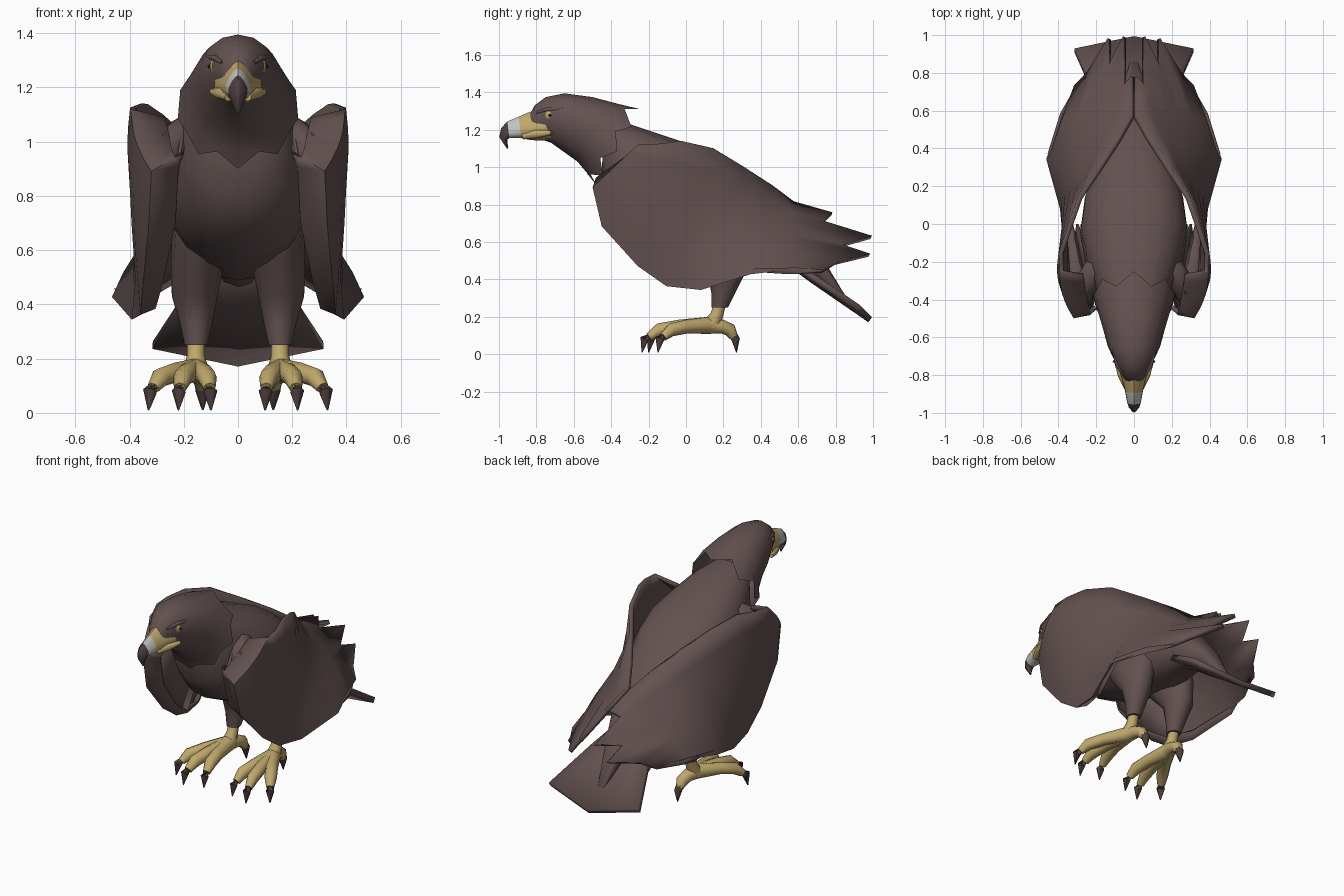
import bpy, bmesh
from math import sin, cos, pi, radians, copysign
from mathutils import Vector as V

cube = bpy.data.objects.get("Cube")
if cube:
    bpy.data.objects.remove(cube, do_unlink=True)


def material(name, rgb):
    m = bpy.data.materials.new(name)
    m.use_nodes = True
    m.diffuse_color = (*rgb, 1)
    m.node_tree.nodes["Principled BSDF"].inputs["Base Color"].default_value = (*rgb, 1)
    return m


BROWN = material("feather brown", (.124, .084, .082))
YELLOW = material("skin yellow", (.52, .39, .15))
GREY = material("beak grey", (.55, .55, .55))
DARK = material("claw dark brown", (.08, .05, .05))
GOLD = material("eye gold", (.52, .38, .1))
BLACK = material("pupil black", (.01, .01, .01))


def build(name, rows, mats, closed=True, caps=True, mirror=False, thick=0, angle=50):
    """Skin a list of point rows; mats gives one material per band between rows."""
    bm = bmesh.new()
    grid = [[bm.verts.new(p) for p in row] for row in rows]
    used = list(dict.fromkeys(mats))
    n = len(rows[0])
    for i in range(len(rows) - 1):
        for j in range(n if closed else n - 1):
            k = (j + 1) % n
            f = bm.faces.new((grid[i][j], grid[i][k], grid[i + 1][k], grid[i + 1][j]))
            f.material_index = used.index(mats[min(i, len(mats) - 1)])
    if closed and caps:
        bm.faces.new(grid[0]).material_index = used.index(mats[0])
        bm.faces.new(grid[-1]).material_index = used.index(mats[-1])
    bmesh.ops.recalc_face_normals(bm, faces=bm.faces)
    me = bpy.data.meshes.new(name)
    bm.to_mesh(me)
    bm.free()
    for m in used:
        me.materials.append(m)
    ob = bpy.data.objects.new(name, me)
    bpy.context.collection.objects.link(ob)
    if thick:
        s = ob.modifiers.new("Thickness", "SOLIDIFY")
        s.thickness, s.offset = thick, 0
    if mirror:
        ob.modifiers.new("Mirror", "MIRROR")
    bpy.ops.object.select_all(action="DESELECT")
    ob.select_set(True)
    bpy.context.view_layer.objects.active = ob
    bpy.ops.object.shade_smooth_by_angle(angle=radians(angle))


def section(ty, tz, by, bz, w, n=16, pear=0, power=1):
    """Ring from a top point, a bottom point and a half width.
    pear narrows the top; a power under 1 makes the oval boxier."""
    top, bot = V((0, ty, tz)), V((0, by, bz))
    mid, half = (top + bot) / 2, (top - bot) / 2
    ring = []
    for k in range(n):
        c, s = (copysign(abs(v) ** power, v) for v in (cos(2 * pi * k / n), sin(2 * pi * k / n)))
        ring.append(mid + half * s + V((w * c * (1 - pear * s), 0, 0)))
    return ring


def tube(name, path, radii, mats, n=8):
    """Tapered round limb along a path, mirrored to both sides."""
    pts = [V(p) for p in path]
    rows = []
    for i, p in enumerate(pts):
        d = (pts[min(i + 1, len(pts) - 1)] - pts[max(i - 1, 0)]).normalized()
        side = d.cross(V((0, 0, 1)) if abs(d.z) < .8 else V((0, 1, 0))).normalized()
        up = side.cross(d)
        rows.append([p + radii[i] * (side * cos(2 * pi * k / n) + up * sin(2 * pi * k / n))
                     for k in range(n)])
    build(name, rows, mats, mirror=True, angle=60)


# Body
build("body", [section(*r, pear=-.1, power=.85) for r in (
    (-.43, 1.24, -.45, 1.0, .14), (-.3, 1.23, -.44, .8, .195), (-.12, 1.17, -.33, .66, .255),
    (.03, 1.12, -.12, .56, .285), (.18, 1.05, .1, .52, .26), (.36, .91, .3, .49, .195),
    (.55, .74, .5, .49, .135), (.72, .53, .7, .4, .07), (.86, .3, .85, .27, .02))], [BROWN])

# Head and neck, ending in a ragged feather collar with a lifted nape tuft
head = [section(*r, pear=-.1) for r in (
    (-.84, 1.27, -.82, 1.16, .045), (-.81, 1.33, -.78, 1.15, .066), (-.75, 1.375, -.72, 1.13, .098),
    (-.65, 1.395, -.65, 1.08, .138), (-.5, 1.375, -.58, 1.03, .168), (-.36, 1.338, -.53, .97, .197),
    (-.26, 1.27, -.475, .9, .222))]
collar = head[-1]
for p in collar[1::2]:
    p += V((0, -.05, .035))
for p in (collar[11], collar[13]):
    p += V((0, -.01, .015))
collar[4] = V((0, -.25, 1.312))
for p in (collar[3], collar[5]):
    p += V((0, -.01, .02))
build("head", head, [BROWN], caps=False)

# Hooked beak: cere, grey band, dark tip
build("beak", [section(*r, n=12, pear=.45) for r in (
    (-.79, 1.31, -.71, 1.14, .085), (-.85, 1.29, -.83, 1.145, .056), (-.895, 1.27, -.88, 1.155, .045),
    (-.955, 1.245, -.945, 1.155, .034), (-.988, 1.21, -.953, 1.15, .028),
    (-.998, 1.16, -.955, 1.135, .021), (-.958, 1.1, -.95, 1.102, .004))],
    [YELLOW, YELLOW, GREY, DARK])
tube("mouth_corner", [(.035, -.87, 1.165), (.062, -.8, 1.178), (.095, -.72, 1.185)],
     [.016, .024, .012], [YELLOW])

# Eyes and brows
for name, x, r, m in (("eye", .094, .025, GOLD), ("pupil", .103, .007, BLACK)):
    build(name, [[V((x + .01 * cos(a), -.728 + r * sin(a) * cos(2 * pi * k / 12),
                     1.278 + r * sin(a) * sin(2 * pi * k / 12))) for k in range(12)]
                 for a in (.1, pi / 4, pi / 2)], [m], mirror=True)
tube("brow", [(.06, -.8, 1.292), (.088, -.745, 1.31), (.115, -.66, 1.315)],
     [.006, .011, .006], [BROWN], n=6)

# Folded wing: each column runs from the top edge to the hem
columns = [((.27, -.27, 1.08), (.235, -.47, .94)), ((.385, -.25, 1.115), (.315, -.487, .89)),
           ((.385, -.15, 1.125), (.325, -.44, .69)), ((.345, -.03, 1.14), (.345, -.25, .48)),
           ((.285, .14, 1.1), (.355, -.1, .375)), ((.175, .3, 1.0), (.385, .08, .355)),
           ((.075, .45, .9), (.455, .34, .435)), ((.006, .57, .81), (.39, .55, .44))]
inset = (.03, .09, .09, .065, .045, .025, .01, .01)
bulge = (0, .02, .035, .04, .045, .045, .04, .04)
wing = []
for (top, hem), fold, b in zip(columns, inset, bulge):
    top, hem = V(top), V(hem)
    col = [top.lerp(hem, t / 6) + V((b * sin(pi * t / 6), 0, 0)) for t in range(7)]
    wing.append(col + [hem + V((-fold, .03, .02))])
# Ragged flight feather tips
wing.append([V(p) for p in (
    (.008, .78, .75), (.05, .73, .705), (.05, .99, .625), (.13, .83, .58),
    (.13, .98, .53), (.24, .8, .485), (.31, .73, .445), (.3, .72, .45))])
build("wing", wing, [BROWN], closed=False, mirror=True, thick=.026)

# Feathered shoulder and the lining that joins the wing to the breast
tube("shoulder", [(.12, -.18, 1.03), (.2, -.25, 1.02), (.265, -.34, .97), (.28, -.41, .93)],
     [.05, .075, .065, .04], [BROWN])
folds = [col[-1] for col in wing[1:5]]
breast = [V(p) for p in ((.19, -.27, 1.1), (.235, -.2, .9), (.27, -.1, .72), (.3, .0, .55))]
build("wing_lining", [folds, [a.lerp(b, .5) for a, b in zip(folds, breast)], breast],
      [BROWN], closed=False, mirror=True, thick=.012)

# Tail fan
build("tail", [[V((w * t, y - drop * abs(t), z + rise * abs(t)))
                for t in (-1, -.5, 0, .5, 1)]
               for y, z, w, drop, rise in ((.42, .585, .08, 0, 0), (.68, .395, .2, .02, .03),
                                           (.985, .185, .315, .065, .065))],
      [BROWN], closed=False, thick=.034)

# Feathered thighs
build("thigh", [[V((x + rx * cos(2 * pi * k / 12), y + ry * sin(2 * pi * k / 12), z))
                 for k in range(12)]
                for x, y, z, rx, ry in ((.13, .12, .74, .11, .19), (.148, .165, .56, .1, .17),
                                        (.16, .215, .43, .084, .1), (.155, .2, .33, .06, .065),
                                        (.155, .18, .25, .042, .044))],
      [BROWN], mirror=True)

# Shanks, toes and claws
tube("shank", [(.155, .185, .28), (.155, .165, .21), (.155, .13, .15)], [.032, .034, .048], [YELLOW])
for name, x, y in (("outer", .33, -.15), ("middle", .22, -.235), ("inner", .1, -.2),
                   ("rear", .13, .27)):
    root, tip = V((.155, .13, .15)), V((x, y, .01))

    def along(t, z):
        p = root.lerp(tip, t)
        p.z = z
        return p
    tube(name + "_toe", [along(0, .155), along(.45, .148), along(.75, .13), along(.9, .092)],
         [.046, .037, .036, .023], [YELLOW])
    tube(name + "_claw", [along(.82, .115), along(.97, .08), tip], [.025, .026, .003], [DARK], n=6)
